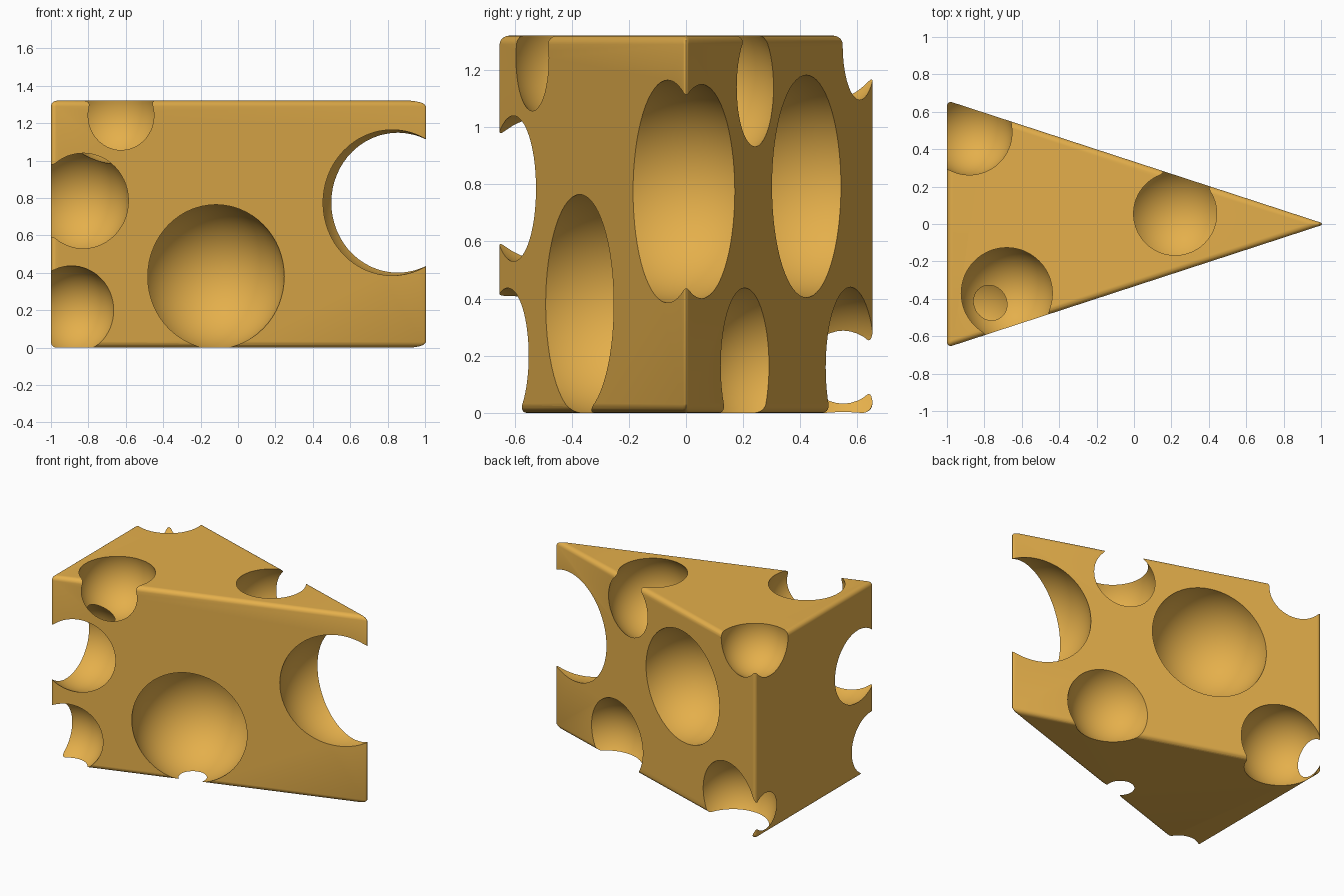
import bpy, bmesh, math

cube = bpy.data.objects.get("Cube")
if cube:
    bpy.data.objects.remove(cube, do_unlink=True)

HEIGHT = 1.32

# Single flat colour
cheese = bpy.data.materials.new("golden_cheese")
cheese.use_nodes = True
colour = (0.78, 0.43, 0.07, 1)
cheese.diffuse_color = colour
cheese.node_tree.nodes["Principled BSDF"].inputs["Base Color"].default_value = colour


def make_object(name, bm):
    mesh = bpy.data.meshes.new(name)
    bm.to_mesh(mesh)
    bm.free()
    mesh.materials.append(cheese)
    obj = bpy.data.objects.new(name, mesh)
    bpy.context.collection.objects.link(obj)
    return obj


# Wedge: a triangle pulled upwards, with soft edges
bm = bmesh.new()
base = bm.faces.new([bm.verts.new(p) for p in ((-1, -0.66, 0), (1.022, 0, 0), (-1, 0.66, 0))])
top = bmesh.ops.extrude_face_region(bm, geom=[base])["geom"]
bmesh.ops.translate(bm, vec=(0, 0, HEIGHT), verts=[v for v in top if isinstance(v, bmesh.types.BMVert)])
bmesh.ops.recalc_face_normals(bm, faces=bm.faces)
bmesh.ops.bevel(bm, geom=bm.edges[:], offset=0.03, offset_type="OFFSET",
                segments=6, profile=0.5, affect="EDGES", clamp_overlap=True)
wedge = make_object("cheese_wedge", bm)

# Round holes: centre and radius
holes = {
    "front_large": (-0.14, -0.303, 0.38, 0.391),
    "tip": (0.82, -0.05, 0.775, 0.39),
    "front_corner_middle": (-0.868, -0.48, 0.785, 0.286),
    "front_corner_bottom": (-0.89, -0.623, 0.2, 0.237),
    "front_top": (-0.68, -0.37, 1.242, 0.256),
    "back_large": (-0.27, 0.42, 0.793, 0.389),
    "back_top": (0.22, 0.055, 1.14, 0.286),
    "back_bottom": (0.42, 0.295, 0.165, 0.288),
    "back_corner_bottom": (-0.75, 0.55, 0.16, 0.281),
    "back_corner_top": (-0.88, 0.49, 1.289, 0.23),
}
cutters = []
for name, (x, y, z, radius) in holes.items():
    bm = bmesh.new()
    bmesh.ops.create_uvsphere(bm, u_segments=64, v_segments=32, radius=radius)
    cutter = make_object(name + "_hole_cutter", bm)
    cutter.location = (x, y, z)
    cutter.hide_render = True
    cutters.append(cutter)
    cut = wedge.modifiers.new(name, "BOOLEAN")
    cut.operation = "DIFFERENCE"
    cut.solver = "EXACT"
    cut.object = cutter

# Bake the cuts, then drop the cutters
bpy.context.view_layer.update()
graph = bpy.context.evaluated_depsgraph_get()
carved = bpy.data.meshes.new_from_object(wedge.evaluated_get(graph))
wedge.modifiers.clear()
wedge.data = carved
carved.materials.clear()
carved.materials.append(cheese)
for cutter in cutters:
    bpy.data.objects.remove(cutter, do_unlink=True)

# Smooth holes and soft edges, with crisp hole rims
for obj in bpy.context.selected_objects:
    obj.select_set(False)
wedge.select_set(True)
bpy.context.view_layer.objects.active = wedge
bpy.ops.object.shade_smooth_by_angle(angle=math.radians(30))
